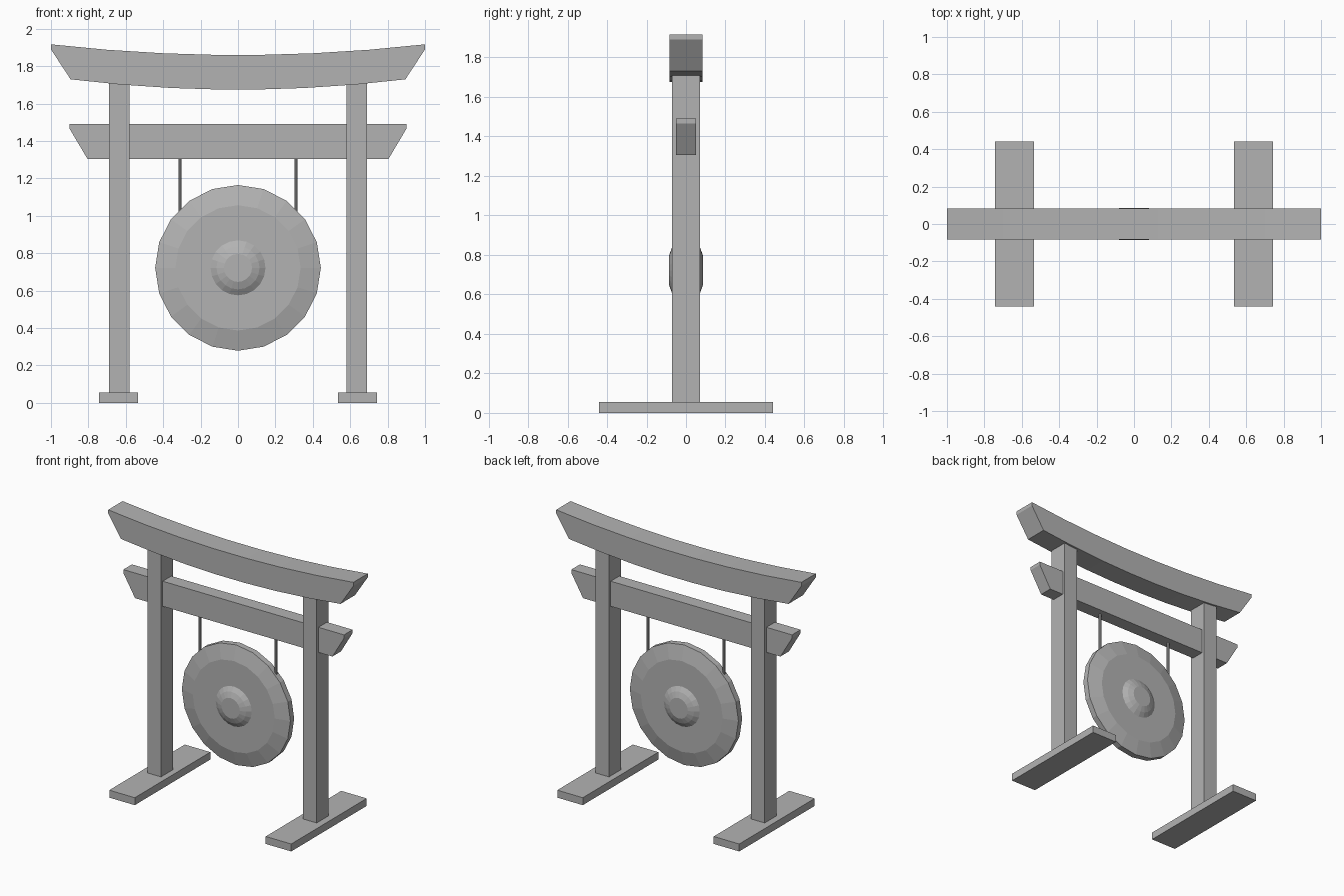
import bpy, bmesh, math
from mathutils import Matrix, Vector

if "Cube" in bpy.data.objects:
    bpy.data.objects.remove(bpy.data.objects["Cube"], do_unlink=True)

grey = bpy.data.materials.new("plain grey")
grey.use_nodes = True
colour = (0.45, 0.45, 0.45, 1)
grey.diffuse_color = colour
grey.node_tree.nodes["Principled BSDF"].inputs["Base Color"].default_value = colour


def finish(name, bm):
    bmesh.ops.recalc_face_normals(bm, faces=bm.faces[:])
    mesh = bpy.data.meshes.new(name)
    bm.to_mesh(mesh)
    bm.free()
    mesh.materials.append(grey)
    obj = bpy.data.objects.new(name, mesh)
    bpy.context.collection.objects.link(obj)
    return obj


def box(name, x, half_x, half_y, z0, z1):
    bm = bmesh.new()
    size = Matrix.Diagonal((2 * half_x, 2 * half_y, z1 - z0, 1))
    place = Matrix.Translation((x, 0, (z0 + z1) / 2))
    bmesh.ops.create_cube(bm, size=1, matrix=place @ size)
    finish(name, bm)


def beam(name, outline, half_y):
    """Extrude a front outline through the beam's depth."""
    bm = bmesh.new()
    face = bm.faces.new([bm.verts.new((x, -half_y, z)) for x, z in outline])
    ext = bmesh.ops.extrude_face_region(bm, geom=[face])
    moved = [v for v in ext["geom"] if isinstance(v, bmesh.types.BMVert)]
    bmesh.ops.translate(bm, verts=moved, vec=(0, 2 * half_y, 0))
    finish(name, bm)


# Curved top beam with undercut ends
steps = [-1, -0.7, -0.4, -0.13, 0.13, 0.4, 0.7, 1]
top = [(x, 1.86 + 0.057 * x * x) for x in steps]
bottom = [(x * 0.895, 1.675 + 0.055 * x * x) for x in reversed(steps)]
beam("top_beam", top + [(1, 1.89)] + bottom + [(-1, 1.89)], 0.084)

# Straight cross beam with the same end cut
half = [(0.9, 1.49), (0.9, 1.465), (0.805, 1.305)]
beam("cross_beam", half + [(-x, z) for x, z in reversed(half)], 0.05)

# Posts, feet and hanging cords on both sides
for side, s in (("left", 1), ("right", -1)):
    box(side + "_foot", s * 0.638, 0.104, 0.44, 0, 0.055)
    box(side + "_post", s * 0.635, 0.056, 0.07, 0.055, 1.73)
    bm = bmesh.new()
    bmesh.ops.create_cone(bm, cap_ends=True, segments=8, radius1=0.009,
                          radius2=0.009, depth=0.3,
                          matrix=Matrix.Translation((s * 0.31, 0, 1.17)))
    finish(side + "_cord", bm)

# Gong: a faceted disc with a raised boss on each face
sides = 20
face_profile = [(0.443, 0.022), (0.335, 0.05), (0.147, 0.05),
                (0.115, 0.071), (0.075, 0.086)]
profile = [(r, -y) for r, y in reversed(face_profile)] + face_profile
bm = bmesh.new()
rings = []
for r, y in profile:
    angles = [math.tau * i / sides for i in range(sides)]
    rings.append([bm.verts.new((r * math.sin(a), y, 0.722 + r * math.cos(a)))
                  for a in angles])
for a, b in zip(rings, rings[1:]):
    for i in range(sides):
        j = (i + 1) % sides
        bm.faces.new((a[i], a[j], b[j], b[i]))
bm.faces.new(rings[0])
bm.faces.new(rings[-1])
finish("gong", bm)
